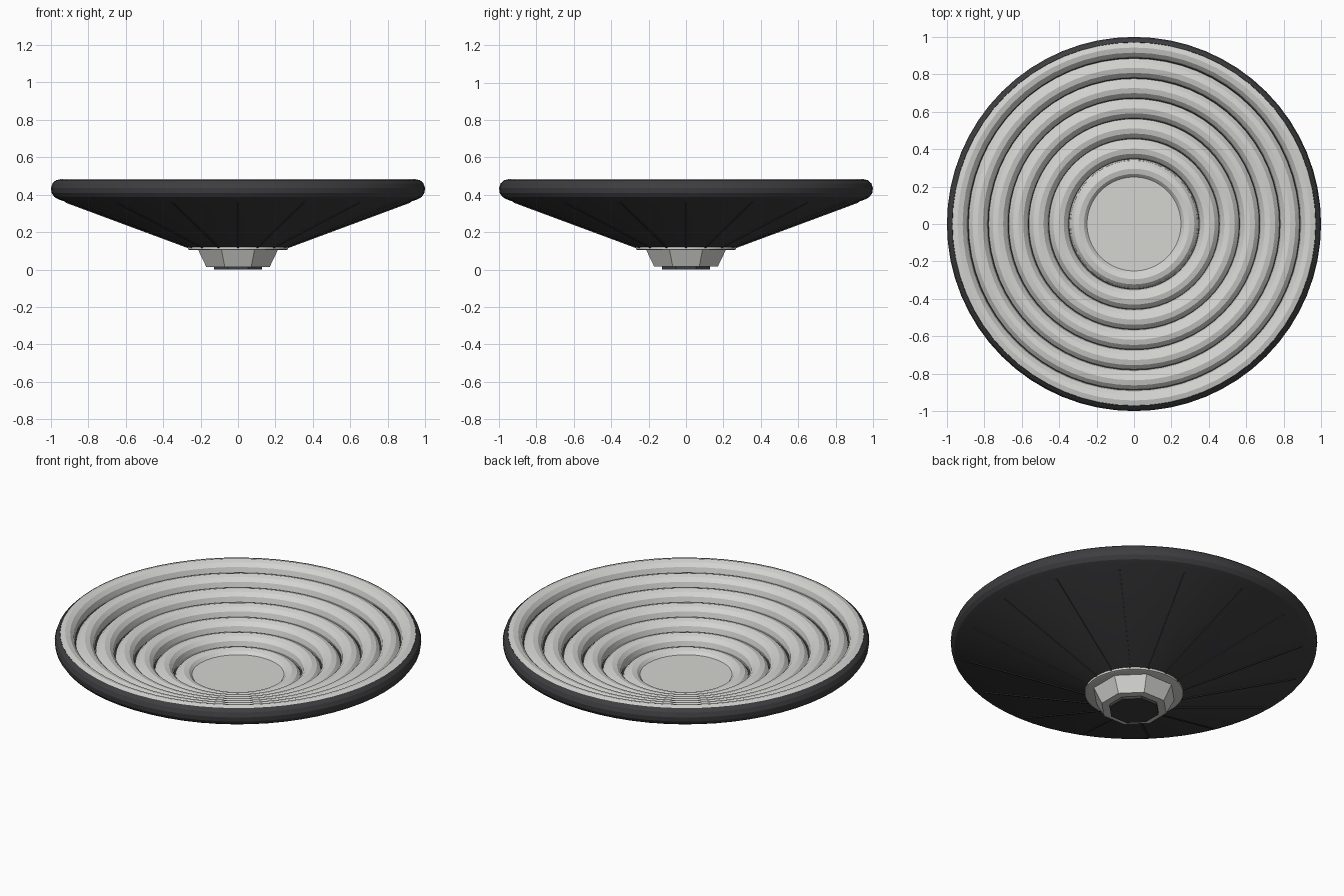
import bpy, bmesh, math
from mathutils import Matrix, Vector

cube = bpy.data.objects.get("Cube")
if cube:
    bpy.data.objects.remove(cube)


def material(name, rgb):
    m = bpy.data.materials.new(name)
    m.use_nodes = True
    m.diffuse_color = (*rgb, 1)
    m.node_tree.nodes["Principled BSDF"].inputs["Base Color"].default_value = (*rgb, 1)
    return m


light_grey = material("light grey", (0.66, 0.66, 0.64))
black = material("soft black", (0.048, 0.048, 0.052))


def finish(name, bm, mat, smooth=True):
    bmesh.ops.recalc_face_normals(bm, faces=bm.faces)
    mesh = bpy.data.meshes.new(name)
    bm.to_mesh(mesh)
    bm.free()
    mesh.materials.append(mat)
    obj = bpy.data.objects.new(name, mesh)
    bpy.context.collection.objects.link(obj)
    if smooth:
        bpy.ops.object.select_all(action='DESELECT')
        obj.select_set(True)
        bpy.context.view_layer.objects.active = obj
        bpy.ops.object.shade_smooth_by_angle(angle=math.radians(20))
    return obj


def lathe(name, profile, mat, sides=64, closed=False, turn=0.0, smooth=True):
    """Revolve (radius, height) points around the z axis."""
    bm = bmesh.new()
    verts = [bm.verts.new((r, 0, z)) for r, z in profile]
    edges = [bm.edges.new(pair) for pair in zip(verts, verts[1:])]
    if closed:
        edges.append(bm.edges.new((verts[-1], verts[0])))
    bmesh.ops.rotate(bm, verts=verts, matrix=Matrix.Rotation(turn, 3, 'Z'))
    bmesh.ops.spin(bm, geom=verts + edges, axis=(0, 0, 1), cent=(0, 0, 0),
                   angle=math.tau, steps=sides, use_duplicate=False)
    bmesh.ops.remove_doubles(bm, verts=bm.verts, dist=0.0005)
    return finish(name, bm, mat, smooth)


def arc(r, z, radius, start, end, steps):
    angles = [math.radians(start + (end - start) * i / steps) for i in range(steps + 1)]
    return [(r + radius * math.cos(a), z + radius * math.sin(a)) for a in angles]


# Dark conical shell with a rolled rim
shell = [(0, 0.12), (0.27, 0.12)] + arc(0.943, 0.43, 0.057, -75, 60, 5)
shell += [(0.93, 0.43), (0.27, 0.18), (0, 0.18)]
lathe("outer_shell", shell, black)

# Stepped rings lining the bowl
for i in range(7):
    tube = arc(0.943 - 0.108 * i, 0.43 - 0.0385 * i, 0.055, 0, 330, 11)
    lathe(f"bowl_ring_{i + 1}", tube, light_grey, closed=True)

# Flat centre of the bowl
lathe("bowl_floor", [(0, 0.2), (0.34, 0.2), (0.34, 0.23), (0, 0.23)], light_grey)

# Thin ribs on the underside
foot, tip = Vector((0.26, 0, 0.116)), Vector((0.92, 0, 0.361))
slope = math.atan2(tip.z - foot.z, tip.x - foot.x)
bm = bmesh.new()
for i in range(16):
    place = (Matrix.Rotation(math.tau * i / 16, 4, 'Z')
             @ Matrix.Translation((foot + tip) / 2)
             @ Matrix.Rotation(-slope, 4, 'Y')
             @ Matrix.Diagonal(((tip - foot).length, 0.01, 0.008, 1)))
    bmesh.ops.create_cube(bm, size=1, matrix=place)
finish("underside_ribs", bm, black, smooth=False)

# Collar, eight-sided base and dark pad
lathe("collar", [(0, 0.104), (0.255, 0.104), (0.268, 0.108), (0.268, 0.126), (0, 0.126)],
      light_grey)
eighth = math.pi / 8
lathe("base", [(0, 0.015), (0.184, 0.015), (0.23, 0.104), (0, 0.104)],
      light_grey, sides=8, turn=eighth, smooth=False)
lathe("base_pad", [(0, 0), (0.14, 0), (0.14, 0.018), (0, 0.018)],
      black, sides=8, turn=eighth, smooth=False)
